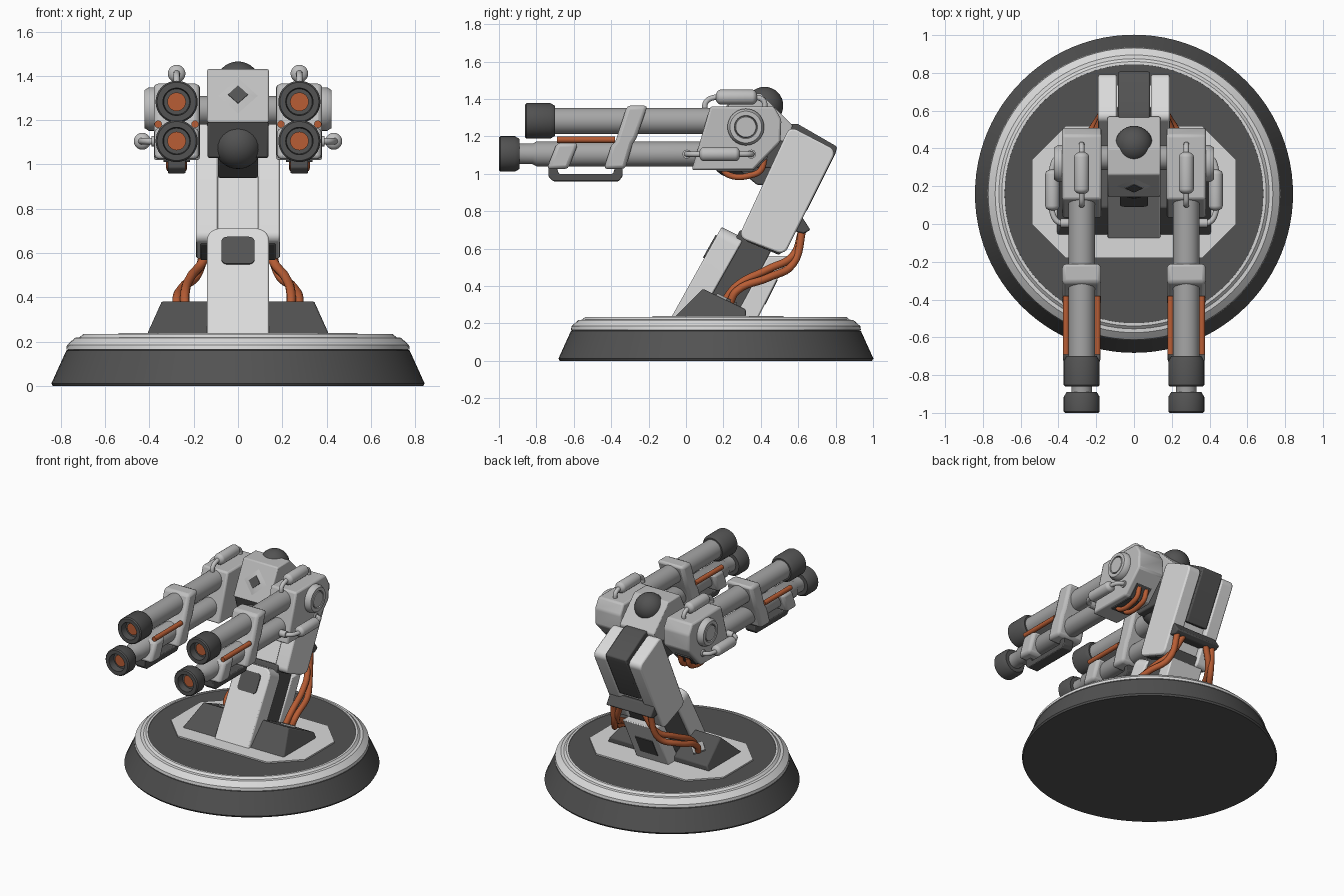
import bpy, bmesh, math
from mathutils import Vector

if "Cube" in bpy.data.objects:
    bpy.data.objects.remove(bpy.data.objects["Cube"])


def material(name, rgb):
    m = bpy.data.materials.new(name)
    m.diffuse_color = (*rgb, 1)
    m.use_nodes = True
    m.node_tree.nodes["Principled BSDF"].inputs["Base Color"].default_value = m.diffuse_color
    return m


LIGHT = material("light_grey", (0.70, 0.70, 0.70))
PALE = material("pale_grey", (0.52, 0.52, 0.52))
MID = material("barrel_grey", (0.38, 0.38, 0.38))
DARK = material("dark_grey", (0.085, 0.085, 0.085))
ORANGE = material("burnt_orange", (0.48, 0.11, 0.035))


def finish(bm, name, mat, bevel=0.0):
    bmesh.ops.recalc_face_normals(bm, faces=bm.faces)
    me = bpy.data.meshes.new(name)
    bm.to_mesh(me)
    bm.free()
    me.materials.append(mat)
    ob = bpy.data.objects.new(name, me)
    bpy.context.collection.objects.link(ob)
    if bevel:
        mod = ob.modifiers.new("soft_edges", "BEVEL")
        mod.width, mod.segments, mod.limit_method = bevel, 2, "ANGLE"
    bpy.ops.object.select_all(action="DESELECT")
    ob.select_set(True)
    bpy.context.view_layer.objects.active = ob
    bpy.ops.object.shade_smooth_by_angle(angle=math.radians(35))
    return ob


def prism(name, yz, x0, x1, mat, bevel=0.008, rnd=0.0, pick=None, outer=None):
    """Side profile (y, z) extruded from x0 to x1; pick(edge) chooses edges to round."""
    bm = bmesh.new()
    a = [bm.verts.new((x0, y, z)) for y, z in yz]
    b = [bm.verts.new((x1 if outer is None else x1 + outer * (z - yz[0][1]), y, z)) for y, z in yz]
    bm.faces.new(a)
    bm.faces.new(b[::-1])
    n = len(yz)
    for i in range(n):
        j = (i + 1) % n
        bm.faces.new((a[i], b[i], b[j], a[j]))
    if rnd:
        pick = pick or (lambda e: abs(e.verts[0].co.x - e.verts[1].co.x) > 0.01)
        bmesh.ops.bevel(bm, geom=[e for e in bm.edges if pick(e)], offset=rnd,
                        segments=5, affect="EDGES", profile=0.5)
    return finish(bm, name, mat, bevel)


def lathe(name, profile, origin, axis, mat, seg=32):
    """Profile of (radius, distance along axis) spun round the axis."""
    bm = bmesh.new()
    q = Vector(axis).to_track_quat("Z", "Y")
    rings = []
    for r, t in profile:
        rings.append([bm.verts.new(Vector(origin) + q @ Vector((
            r * math.cos(k * math.tau / seg), r * math.sin(k * math.tau / seg), t)))
            for k in range(seg)])
    for p, o in zip(rings, rings[1:]):
        for k in range(seg):
            j = (k + 1) % seg
            bm.faces.new((p[k], p[j], o[j], o[k]))
    bmesh.ops.remove_doubles(bm, verts=bm.verts, dist=1e-5)
    return finish(bm, name, mat)


def ball(name, c, r, mat):
    pr = [(r * math.sin(i * math.pi / 16), -r * math.cos(i * math.pi / 16)) for i in range(17)]
    return lathe(name, pr, c, (0, 0, 1), mat)


def tube(name, pts, r, mat):
    cu = bpy.data.curves.new(name, "CURVE")
    cu.dimensions, cu.bevel_depth, cu.bevel_resolution = "3D", r, 3
    cu.resolution_u, cu.use_fill_caps = 6, True
    sp = cu.splines.new("BEZIER")
    sp.bezier_points.add(len(pts) - 1)
    for bp, p in zip(sp.bezier_points, pts):
        bp.co = p
        bp.handle_left_type = bp.handle_right_type = "AUTO"
    cu.materials.append(mat)
    ob = bpy.data.objects.new(name, cu)
    bpy.context.collection.objects.link(ob)
    bpy.ops.object.select_all(action="DESELECT")
    ob.select_set(True)
    bpy.context.view_layer.objects.active = ob
    bpy.ops.object.convert(target="MESH")


UP, FWD = (0, 0, 1), (0, -1, 0)
C = (0, 0.16, 0)

# Round base
lathe("base_skirt", [(0, 0), (0.835, 0), (0.842, 0.012), (0.775, 0.16), (0.76, 0.168), (0, 0.168)], C, UP, DARK, 96)
lathe("base_ring", [(0.6, 0.16), (0.775, 0.165), (0.772, 0.185), (0.75, 0.205), (0.735, 0.218),
                    (0.715, 0.22), (0.70, 0.234), (0.685, 0.235), (0.683, 0.2)], C, UP, LIGHT, 96)
lathe("base_disc", [(0, 0.2), (0.69, 0.2), (0.688, 0.23), (0, 0.23)], C, UP, DARK, 96)
bm = bmesh.new()
octo = [(0.36, -0.18), (0.54, 0.0), (0.54, 0.34), (0.36, 0.52)]
low = [bm.verts.new((x, y, 0.22)) for x, y in octo + [(-x, y) for x, y in octo[::-1]]]
ext = bmesh.ops.extrude_face_region(bm, geom=[bm.faces.new(low)])
bmesh.ops.translate(bm, verts=[v for v in ext["geom"] if isinstance(v, bmesh.types.BMVert)], vec=(0, 0, 0.02))
finish(bm, "base_plate", LIGHT)

# Lower arm: front slab, dark core, rear slab
prism("lower_arm_front", [(-0.08, 0.23), (0.19, 0.715), (0.31, 0.655), (0.07, 0.23)], -0.14, 0.14, LIGHT, 0.008, 0.06,
      lambda e: min(v.co.z for v in e.verts) > 0.6 and abs(e.verts[0].co.x - e.verts[1].co.x) < 0.01)
prism("lower_arm_window", [(0.091, 0.553), (0.159, 0.674), (0.172, 0.667), (0.104, 0.546)], -0.075, 0.075, DARK, 0, 0.025,
      lambda e: abs(e.verts[0].co.x - e.verts[1].co.x) < 0.01
      and abs(e.verts[0].co.z - e.verts[1].co.z) < 0.01)
prism("lower_arm_core", [(0.03, 0.23), (0.29, 0.70), (0.48, 0.64), (0.28, 0.23)], -0.12, 0.12, DARK)
prism("lower_arm_back", [(0.26, 0.23), (0.44, 0.56), (0.55, 0.56), (0.385, 0.23)], -0.13, 0.13, LIGHT)
prism("lower_arm_back_window", [(0.425, 0.30), (0.49, 0.43), (0.47, 0.44), (0.405, 0.31)], -0.07, 0.07, DARK, 0)

# Upper arm
prism("upper_arm_body", [(0.31, 0.67), (0.55, 1.20), (0.74, 1.10), (0.51, 0.61)], -0.11, 0.11, LIGHT)
prism("upper_arm_spine", [(0.55, 1.265), (0.60, 1.265), (0.808, 1.145), (0.80, 1.11), (0.645, 0.80), (0.45, 0.90)],
      -0.085, 0.085, DARK)
prism("arm_joint_block", [(0.32, 0.64), (0.36, 0.72), (0.54, 0.64), (0.50, 0.565)], -0.17, 0.17, DARK)
prism("cable_bracket", [(0.55, 0.70), (0.58, 0.76), (0.62, 0.77), (0.665, 0.70), (0.63, 0.68)], -0.18, 0.18, DARK)

# Head
prism("head_shell", [(0.14, 1.19), (0.26, 1.43), (0.40, 1.43), (0.57, 1.26), (0.55, 1.17)], -0.14, 0.14, PALE)
prism("head_jaw", [(0.15, 1.195), (0.20, 1.03), (0.55, 1.03), (0.56, 1.195)], -0.137, 0.137, DARK)
prism("neck", [(0.26, 1.04), (0.38, 0.94), (0.62, 0.94), (0.62, 1.2), (0.5, 1.2)], -0.09, 0.09, DARK)
ball("head_dome", (0, 0.42, 1.365), 0.1, DARK)
ball("jaw_lens", (0, 0.245, 1.09), 0.11, DARK)
N = Vector((0, -0.894, 0.447))
F = Vector((0, 0.2, 1.31))
lathe("face_raised_diamond", [(0.11, -0.005), (0.04, 0.012), (0, 0.012)], F, N, PALE, 4)
lathe("face_dark_diamond", [(0.045, 0.008), (0.045, 0.015), (0, 0.015)], F, N, DARK, 4)


def capsule(name, c, r, half):
    arc = [(r * math.sin(i * math.pi / 12), r * 0.7 * math.cos(i * math.pi / 12)) for i in range(7)]
    h = half - r * 0.7
    pr = [(a, -h - b) for a, b in arc] + [(a, h + b) for a, b in arc[::-1]]
    lathe(name, pr, c, FWD, PALE, 20)


for s, side in ((-1, "left"), (1, "right")):
    X = s * 0.277

    # Base wedge and cables
    prism(side + "_base_wedge", [(-0.06, 0.235), (0.09, 0.385), (0.32, 0.275), (0.32, 0.235)],
          s * 0.12, s * 0.41, DARK, 0.008, outer=-s * 0.45)
    lathe(side + "_cable_socket", [(0.06, -0.02), (0.06, 0.012), (0, 0.012)], (s * 0.25, 0.215, 0.325), (0, 0.43, 0.9), MID, 4)
    for k, (dx, dz) in enumerate(((0.0, 0.0), (0.035, 0.045))):
        tube(f"{side}_cable_{k}", [
            (s * (0.23 + dx), 0.20 + dx, 0.31), (s * (0.24 + dx), 0.27, 0.40 - dz * 0.6),
            (s * (0.215 + dx), 0.44, 0.49 - dz), (s * (0.16 + dx * 0.5), 0.57, 0.56 - dz),
            (s * (0.09 + dx * 1.6), 0.625, 0.71)], 0.021, ORANGE)

    # Upper arm side slab
    prism(side + "_upper_arm_side", [(0.28, 0.66), (0.555, 1.255), (0.805, 1.125), (0.525, 0.565)],
          s * 0.09, s * 0.19, LIGHT, 0.01, 0.04)

    # Gun housing, pivot and side disc
    prism(side + "_housing", [(0.03, 1.02), (0.13, 1.36), (0.47, 1.36), (0.51, 1.29), (0.505, 1.17), (0.36, 1.02)],
          s * 0.172, s * 0.38, PALE, 0.012)
    lathe(side + "_pivot", [(0.065, 0), (0.065, 0.1)], (s * 0.1, 0.35, 1.245), (s, 0, 0), MID)
    lathe(side + "_side_disc", [(0.098, 0), (0.098, 0.025), (0.085, 0.045), (0.062, 0.045), (0.058, 0.03),
                                (0.054, 0.045), (0, 0.045)], (s * 0.378, 0.32, 1.25), (s, 0, 0), PALE, 40)

    # Barrels and hollow muzzles (axis runs forward)
    lathe(side + "_upper_barrel", [(0.07, -0.15), (0.07, 0.72)], (X, 0, 1.283), FWD, MID)
    lathe(side + "_lower_barrel", [(0.066, -0.15), (0.066, 0.80), (0.055, 0.82), (0.055, 0.91)], (X, 0, 1.106), FWD, MID)
    for part, z, y0, y1 in (("upper", 1.283, 0.70, 0.86), ("lower", 1.106, 0.89, 1.0)):
        lathe(f"{side}_{part}_muzzle", [(0.05, y0), (0.08, y0), (0.095, y0 + 0.025), (0.095, y1 - 0.008), (0.088, y1),
                                        (0.062, y1), (0.058, y1 - 0.05), (0, y1 - 0.05)], (X, 0, z), FWD, DARK, 36)
        lathe(f"{side}_{part}_muzzle_core", [(0.042, y1 - 0.06), (0.042, y1 - 0.04), (0, y1 - 0.04)],
              (X, 0, z), FWD, ORANGE, 24)

    # Clamps, coil rods and lower rail
    prism(side + "_main_clamp", [(-0.44, 1.025), (-0.40, 1.15), (-0.375, 1.18), (-0.315, 1.365),
                                 (-0.205, 1.365), (-0.265, 1.19), (-0.285, 1.16), (-0.325, 1.025)],
          X - 0.103, X + 0.103, PALE, 0.02)
    prism(side + "_front_clamp", [(-0.745, 1.025), (-0.69, 1.165), (-0.575, 1.165), (-0.63, 1.025)],
          X - 0.1, X + 0.1, PALE, 0.02)
    for d in (-1, 1):
        lathe(f"{side}_coil_rod_{d}", [(0, 0.38), (0.017, 0.38), (0.017, 0.69), (0, 0.69)],
              (X + d * 0.083, 0, 1.182), FWD, ORANGE, 12)
    prism(side + "_lower_rail", [(-0.735, 1.03), (-0.735, 0.985), (-0.71, 0.96), (-0.36, 0.96), (-0.34, 0.985),
                                 (-0.34, 1.03), (-0.38, 1.03), (-0.39, 1.0), (-0.68, 1.0), (-0.69, 1.03)],
          X - 0.04, X + 0.04, DARK, 0.005)

    # Hoses under the housing
    prism(side + "_hose_plate", [(0.16, 1.03), (0.17, 1.012), (0.36, 1.012), (0.44, 1.09), (0.42, 1.1)],
          X - 0.06, X + 0.06, DARK, 0)
    for d in (-0.03, 0.03):
        tube(f"{side}_hose_{d}", [(X + d, 0.19, 1.03), (X + d, 0.23, 0.993), (X + d, 0.35, 0.993),
                                  (X + d, 0.40, 1.02), (X + d, 0.42, 1.08)], 0.017, ORANGE)

    # Capsule tanks with bent pipes, on top and on the side
    capsule(side + "_top_tank", (X, 0.27, 1.41), 0.04, 0.112)
    tube(side + "_top_tank_pipe", [(X, 0.10, 1.33), (X, 0.108, 1.385), (X, 0.16, 1.41), (X, 0.37, 1.41),
                                   (X, 0.415, 1.39), (X, 0.42, 1.34)], 0.015, PALE)
    capsule(side + "_side_tank", (s * 0.432, 0.18, 1.105), 0.038, 0.11)
    tube(side + "_side_tank_pipe", [(s * 0.33, 0.005, 1.105), (s * 0.40, 0.01, 1.105), (s * 0.432, 0.06, 1.105),
                                    (s * 0.432, 0.30, 1.105), (s * 0.41, 0.345, 1.105), (s * 0.35, 0.35, 1.105)], 0.015, PALE)
    for y in (0.005, 0.35):
        lathe(f"{side}_pipe_collar_{y}", [(0.024, 0), (0.024, 0.05), (0, 0.05)], (s * 0.34, y, 1.105), (s, 0, 0), PALE, 16)
